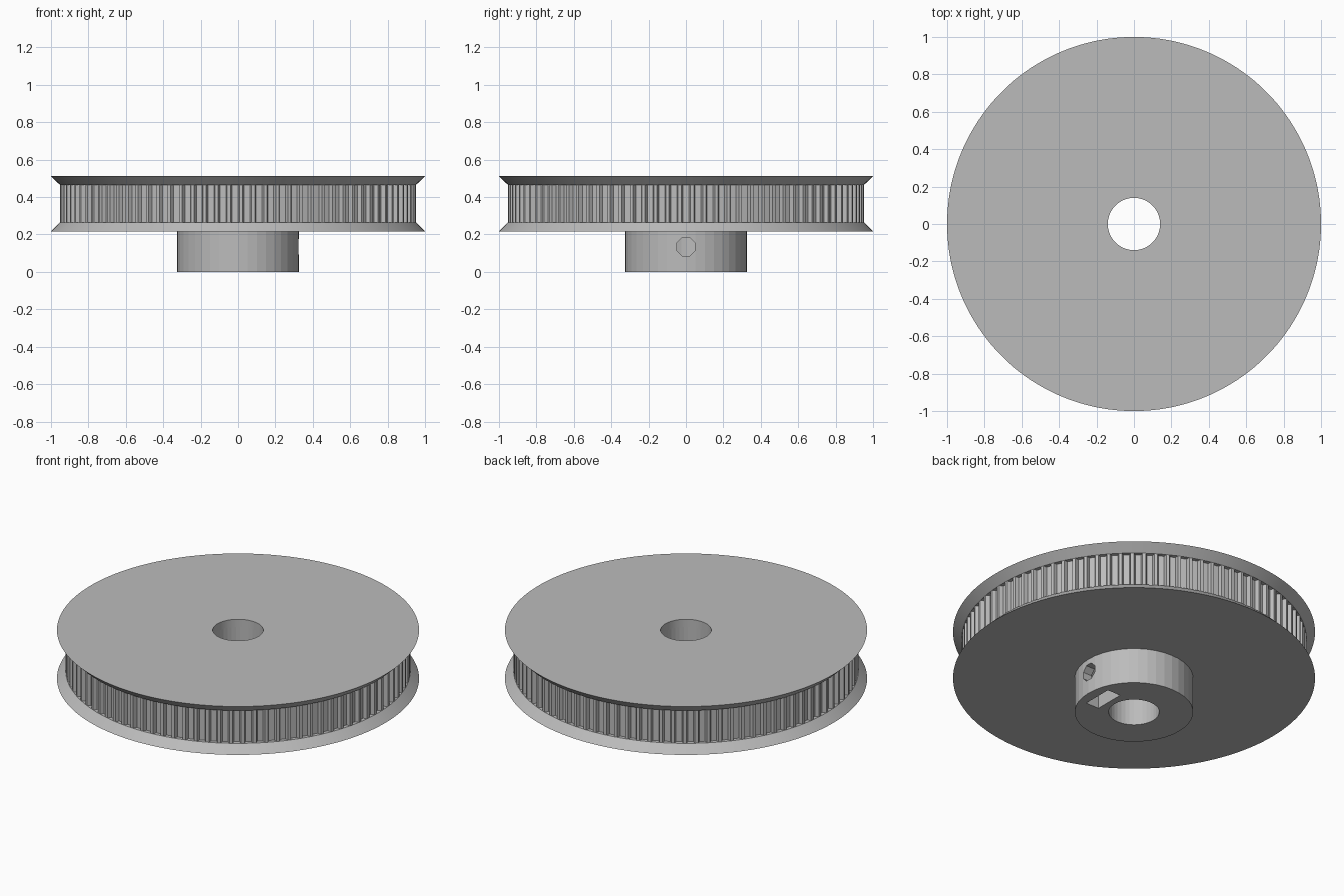
import bpy, bmesh
from math import cos, sin, pi, radians
from mathutils import Matrix

cube = bpy.data.objects.get("Cube")
if cube:
    bpy.data.objects.remove(cube)

GREY = (0.5, 0.5, 0.5, 1.0)
grey = bpy.data.materials.new("plain grey")
grey.use_nodes = True
grey.diffuse_color = GREY
grey.node_tree.nodes["Principled BSDF"].inputs["Base Color"].default_value = GREY

# Main dimensions
BORE = 0.14
HUB = 0.327
FLANGE = 1.0
RIM = 0.952
Z_HUB, Z_LOW, Z_HIGH, Z_TOP = 0.217, 0.265, 0.465, 0.512
TEETH = 91
SCREW_Z = 0.135
NUT_X0, NUT_X1, NUT_HALF = 0.178, 0.266, 0.093


def finish(name, bm):
    bmesh.ops.recalc_face_normals(bm, faces=bm.faces)
    mesh = bpy.data.meshes.new(name)
    bm.to_mesh(mesh)
    bm.free()
    mesh.materials.append(grey)
    obj = bpy.data.objects.new(name, mesh)
    bpy.context.collection.objects.link(obj)
    return obj


def cone(name, r0, r1, z0, z1, sides):
    """Upright cylinder or cone between two heights."""
    bm = bmesh.new()
    bmesh.ops.create_cone(bm, cap_ends=True, segments=sides, radius1=r0, radius2=r1,
                          depth=z1 - z0, matrix=Matrix.Translation((0, 0, (z0 + z1) / 2)))
    return finish(name, bm)


def side_rod(name, radius, x0, x1, sides, turn):
    """Rod lying along x at the screw height."""
    bm = bmesh.new()
    place = (Matrix.Translation(((x0 + x1) / 2, 0, SCREW_Z))
             @ Matrix.Rotation(pi / 2, 4, 'Y') @ Matrix.Rotation(turn, 4, 'Z'))
    bmesh.ops.create_cone(bm, cap_ends=True, segments=sides, radius1=radius,
                          radius2=radius, depth=x1 - x0, matrix=place)
    return finish(name, bm)


def cut(obj, cutters):
    bpy.context.view_layer.objects.active = obj
    for cutter in cutters:
        mod = obj.modifiers.new("cut", 'BOOLEAN')
        mod.operation = 'DIFFERENCE'
        mod.solver = 'EXACT'
        mod.object = cutter
        bpy.ops.object.modifier_apply(modifier=mod.name)


# Toothed rim: one trapezoid groove per pitch
bm = bmesh.new()
ring = []
for i in range(TEETH):
    middle = 2 * pi * i / TEETH
    for offset, depth in ((-0.024, 0), (-0.016, 0.022), (0.016, 0.022), (0.024, 0)):
        a = middle + offset / RIM
        r = RIM - depth
        ring.append(bm.verts.new((r * cos(a), r * sin(a), Z_LOW)))
base = bm.faces.new(ring)
top = bmesh.ops.extrude_face_region(bm, geom=[base], use_keep_orig=True)
bmesh.ops.translate(bm, vec=(0, 0, Z_HIGH - Z_LOW),
                    verts=[g for g in top["geom"] if isinstance(g, bmesh.types.BMVert)])
toothed_rim = finish("toothed_rim", bm)

# Flanges flare away from the belt track
lower_flange = cone("lower_flange", FLANGE, RIM, Z_HUB, Z_LOW, 180)
upper_flange = cone("upper_flange", RIM, FLANGE, Z_HIGH, Z_TOP, 180)
hub = cone("hub", HUB, HUB, 0, Z_HUB, 40)

# Cutters: shaft bore, set screw hole, captive nut pocket and its entry slot
bore = cone("bore_cutter", BORE, BORE, -0.2, 0.8, 36)
screw = side_rod("screw_cutter", 0.053, 0.02, 0.5, 8, pi / 8)
nut = side_rod("nut_cutter", NUT_HALF / cos(pi / 6), NUT_X0, NUT_X1, 6, 0)
# Turn the hexagon so that its flats face sideways
nut_points = [v.co for v in nut.data.vertices]
if max(p.y for p in nut_points) > NUT_HALF + 0.005:
    nut.data.transform(Matrix.Translation((0, 0, SCREW_Z)) @ Matrix.Rotation(pi / 6, 4, 'X')
                       @ Matrix.Translation((0, 0, -SCREW_Z)))
bm = bmesh.new()
bmesh.ops.create_cube(bm, size=1, matrix=Matrix.Translation(
    ((NUT_X0 + NUT_X1) / 2, 0, SCREW_Z / 2 - 0.05))
    @ Matrix.Diagonal((NUT_X1 - NUT_X0, 2 * NUT_HALF, SCREW_Z + 0.1, 1)))
slot = finish("slot_cutter", bm)

cut(hub, [bore, screw, nut, slot])
cut(lower_flange, [bore, nut])
cut(toothed_rim, [bore])
cut(upper_flange, [bore])
for cutter in (bore, screw, nut, slot):
    bpy.data.objects.remove(cutter)

# Round the fine flange edges in shading only
for flange in (lower_flange, upper_flange):
    bpy.ops.object.select_all(action='DESELECT')
    flange.select_set(True)
    bpy.context.view_layer.objects.active = flange
    bpy.ops.object.shade_smooth_by_angle(angle=radians(20))
